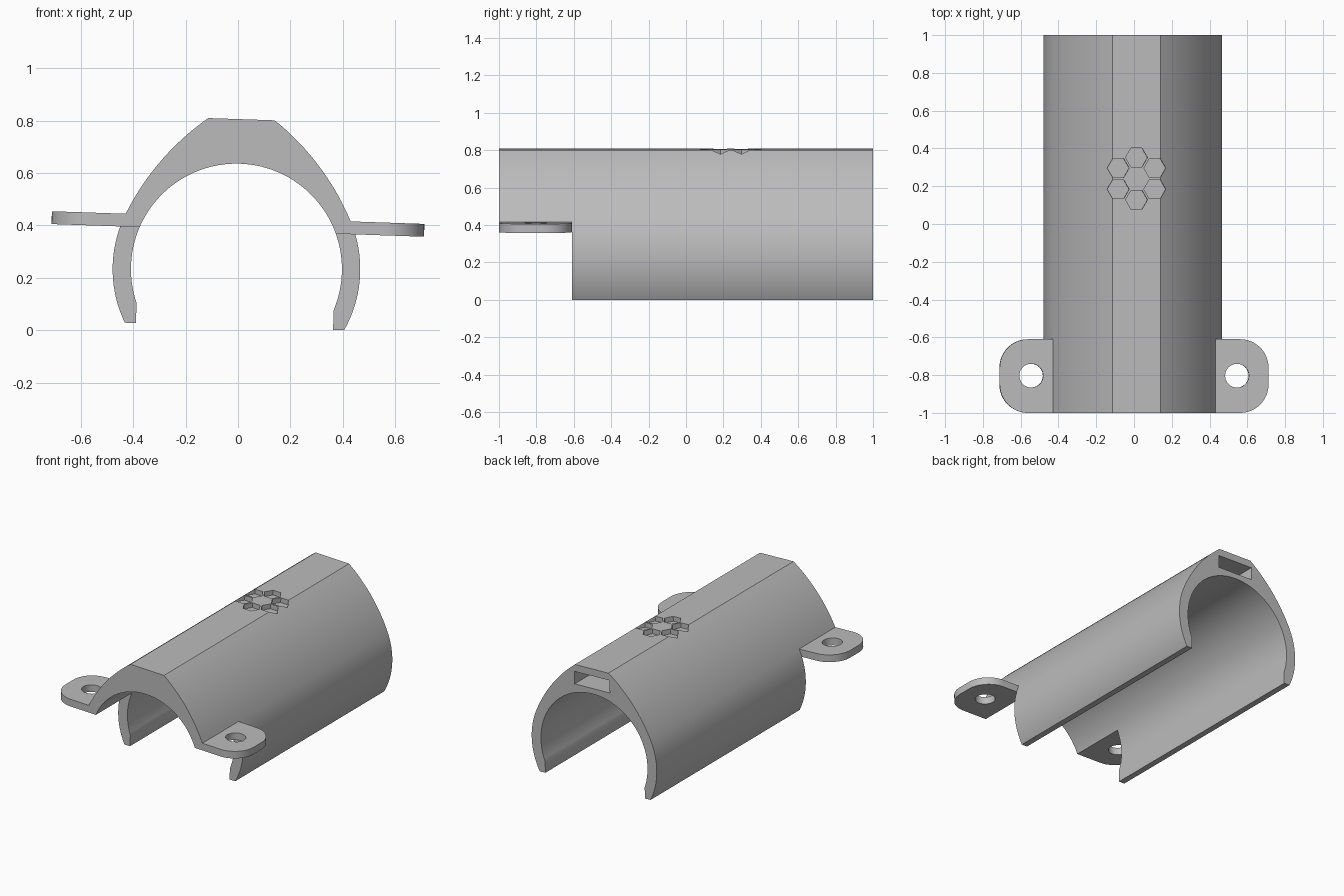
import bpy
import bmesh
from math import sin, cos, pi, radians, sqrt, asin
from mathutils import Matrix

old = bpy.data.objects.get("Cube")
if old:
    bpy.data.objects.remove(old, do_unlink=True)

# Main sizes, measured from the centre of the bore
BORE, OUTER = 0.403, 0.473
FOOT, TAB_LOW, TAB_TOP = -0.219, 0.148, 0.197
FRONT, NOTCH, BACK = -1.0, -0.61, 1.0
TILT = 0.034
RIDGE_TOP = 0.573

grey = bpy.data.materials.new("plain grey")
grey.use_nodes = True
colour = (0.5, 0.5, 0.5, 1)
grey.diffuse_color = colour
grey.node_tree.nodes["Principled BSDF"].inputs["Base Color"].default_value = colour


def arc(cx, cy, r, a0, a1, n):
    """Points along an arc, both ends included."""
    return [(cx + r * cos(a0 + (a1 - a0) * i / n),
             cy + r * sin(a0 + (a1 - a0) * i / n)) for i in range(n + 1)]


def prism(name, outline, low, high, along_y=False):
    """Extrude a flat outline along z, or along y for an x-z outline."""
    bm = bmesh.new()
    place = (lambda p: (p[0], low, p[1])) if along_y else (lambda p: (p[0], p[1], low))
    face = bm.faces.new([bm.verts.new(place(p)) for p in outline])
    new = bmesh.ops.extrude_face_region(bm, geom=[face])["geom"]
    step = (0, high - low, 0) if along_y else (0, 0, high - low)
    bmesh.ops.translate(bm, vec=step, verts=[v for v in new if isinstance(v, bmesh.types.BMVert)])
    bmesh.ops.recalc_face_normals(bm, faces=bm.faces)
    mesh = bpy.data.meshes.new(name)
    bm.to_mesh(mesh)
    bm.free()
    mesh.materials.append(grey)
    obj = bpy.data.objects.new(name, mesh)
    bpy.context.collection.objects.link(obj)
    return obj


def rectangle(x, low, high):
    return [(-x, low), (x, low), (x, high), (-x, high)]


def combine(target, tool, operation):
    """Apply a boolean and discard the tool."""
    mod = target.modifiers.new(tool.name, "BOOLEAN")
    mod.object, mod.operation, mod.solver = tool, operation, "EXACT"
    bpy.context.view_layer.objects.active = target
    bpy.ops.object.modifier_apply(modifier=mod.name)
    bpy.data.objects.remove(tool, do_unlink=True)


# Half of the arched section: round lower wall, tangent flank, flat ridge
join = asin(TAB_TOP / OUTER)
flank_r = 0.98
flank_x = (OUTER - flank_r) * cos(join)
flank_z = (OUTER - flank_r) * sin(join)
outer = arc(0, 0, OUTER, asin(FOOT / OUTER), join, 20)
outer += arc(flank_x, flank_z, flank_r, join, asin((RIDGE_TOP - flank_z) / flank_r), 18)[1:]
kink = -0.143
lip_x = sqrt(BORE ** 2 - kink ** 2)
inner = arc(0, 0, BORE, pi / 2, asin(kink / BORE), 40) + [(lip_x, FOOT)]
right = inner + outer
left = [(-x, z) for x, z in reversed(right)]
shell = prism("arched_clamp_shell", right + left[:-1], FRONT, BACK, along_y=True)

# Front section keeps only the arch above the tabs
combine(shell, prism("front_notch", rectangle(0.7, -0.5, TAB_LOW),
                     FRONT - 0.1, NOTCH, along_y=True), "DIFFERENCE")

# Rounded mounting tabs with screw holes
TIP, ROUND = 0.712, 0.15
for side in (1, -1):
    outline = [(0.39, FRONT)]
    outline += arc(TIP - ROUND, FRONT + ROUND, ROUND, -pi / 2, 0, 12)
    outline += arc(TIP - ROUND, NOTCH - ROUND, ROUND, 0, pi / 2, 12)
    outline += [(0.39, NOTCH)]
    tab = prism("mounting_tab", [(side * x, y) for x, y in outline], TAB_LOW, TAB_TOP)
    hole = prism("screw_hole", arc(side * 0.545, -0.803, 0.063, 0, 2 * pi, 32)[:-1],
                 TAB_LOW - 0.1, TAB_TOP + 0.1)
    combine(tab, hole, "DIFFERENCE")
    combine(shell, tab, "UNION")

# Deep slot in the back end under the ridge
combine(shell, prism("ridge_slot", rectangle(0.133, 0.44, 0.525),
                     NOTCH, BACK + 0.1, along_y=True), "DIFFERENCE")

# Ring of six hexagonal recesses on the ridge
for i in range(6):
    a = pi / 6 + i * pi / 3
    pocket = prism("hexagon_recess",
                   arc(0.112 * cos(a), 0.24 + 0.112 * sin(a), 0.058, 0, 2 * pi, 6)[:-1],
                   RIDGE_TOP - 0.033, RIDGE_TOP + 0.1)
    combine(shell, pocket, "DIFFERENCE")

# Slight roll, then stand it on the ground
shell.data.transform(Matrix.Rotation(TILT, 4, "Y"))
lowest = min(v.co.z for v in shell.data.vertices)
shell.data.transform(Matrix.Translation((-0.006, 0, -lowest)))

bpy.ops.object.select_all(action="DESELECT")
shell.select_set(True)
bpy.context.view_layer.objects.active = shell
bpy.ops.object.shade_smooth_by_angle(angle=radians(20))
